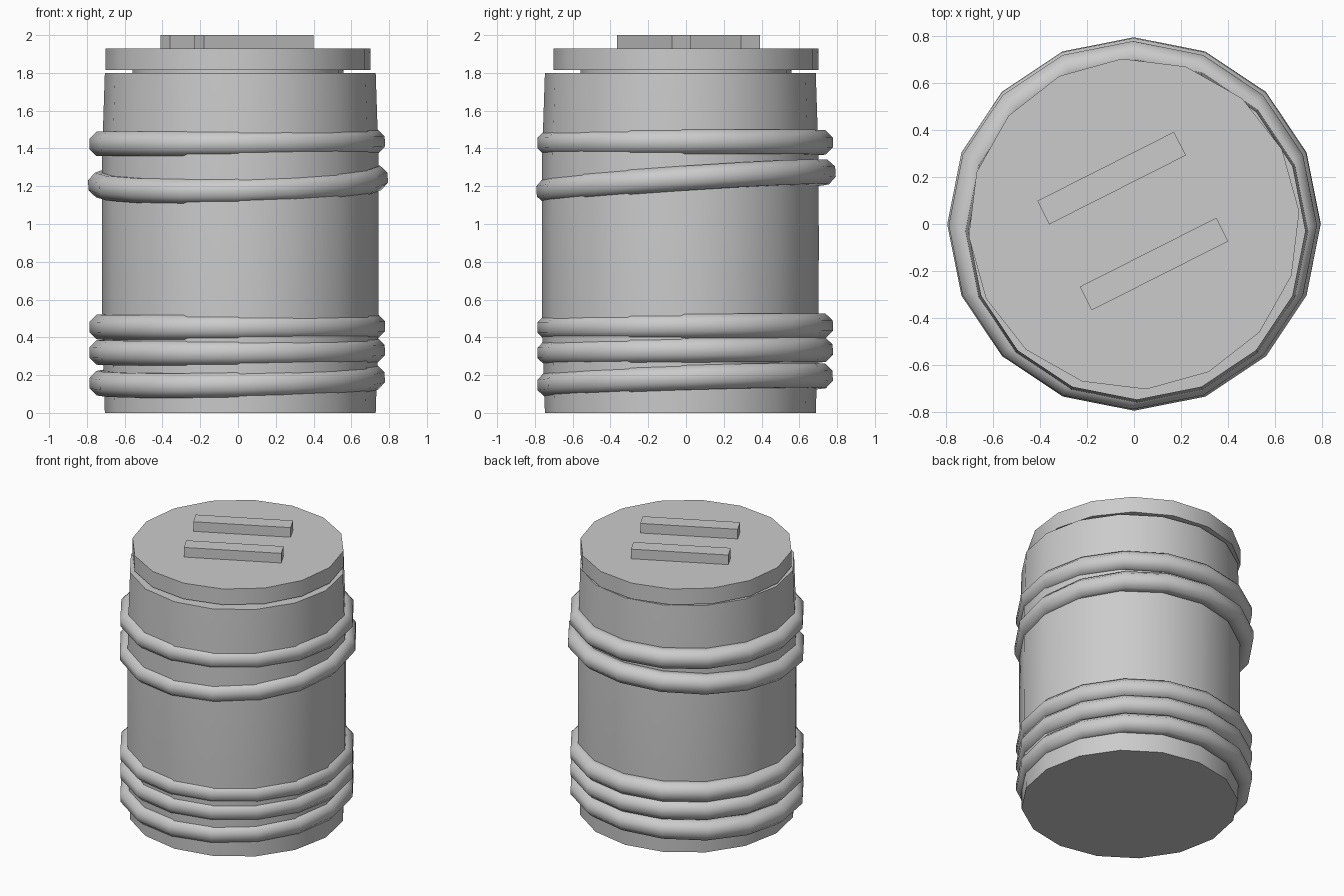
import bpy, bmesh
from math import radians, cos, sin, pi

if "Cube" in bpy.data.objects:
    bpy.data.objects.remove(bpy.data.objects["Cube"])

SIDES = 16


def finish(name, verts, faces, loc=(0, 0, 0), rot=(0, 0, 0), angle=30):
    mesh = bpy.data.meshes.new(name)
    mesh.from_pydata(verts, [], faces)
    bm = bmesh.new()
    bm.from_mesh(mesh)
    bmesh.ops.recalc_face_normals(bm, faces=bm.faces)
    bm.to_mesh(mesh)
    bm.free()
    ob = bpy.data.objects.new(name, mesh)
    ob.location, ob.rotation_euler = loc, rot
    bpy.context.collection.objects.link(ob)
    bpy.ops.object.select_all(action='DESELECT')
    bpy.context.view_layer.objects.active = ob
    ob.select_set(True)
    bpy.ops.object.shade_smooth_by_angle(angle=radians(angle))
    return ob


def spin(name, profile, closed=False, angle=30, **place):
    """Revolve (radius, z) points around z; open profiles get end caps."""
    n, m = SIDES, len(profile)
    verts = [(r * cos(2 * pi * i / n), r * sin(2 * pi * i / n), z)
             for r, z in profile for i in range(n)]
    faces = []
    for j in range(m if closed else m - 1):
        a, b = j * n, (j + 1) % m * n
        faces += [(a + i, a + (i + 1) % n, b + (i + 1) % n, b + i) for i in range(n)]
    if not closed:
        faces += [tuple(range(n)), tuple(range((m - 1) * n, m * n))]
    return finish(name, verts, faces, angle=angle, **place)


# Barrel body, slightly bulged and slightly off centre
spin("barrel_body", [(0.717, 0), (0.732, 0.45), (0.733, 0.9), (0.732, 1.35), (0.717, 1.8)],
     loc=(0.012, -0.03, 0))

# Lid with the narrower plug beneath it
turn = radians(4.3)
spin("lid", [(0.704, 1.815), (0.704, 1.93)], rot=(0, 0, turn))
spin("lid_plug", [(0.56, 1.78), (0.56, 1.82)], rot=(0, 0, turn))

# Ropes: octagonal section, each tilted a little (z, rise along x, rise along y)
ropes = [(0.172, 0.015, 0.024), (0.326, 0.006, 0.008), (0.457, 0.002, 0.004),
         (1.225, 0.018, 0.05), (1.43, 0.006, 0.002)]
for k, (z, tx, ty) in enumerate(ropes):
    major = 0.728 if k == 3 else 0.717
    section = [(major + 0.0704 * cos(pi / 8 + i * pi / 4),
                0.0704 * sin(pi / 8 + i * pi / 4)) for i in range(8)]
    shift = 0 if k == 3 else -0.005
    spin(f"rope_{k + 1}", section, closed=True, angle=50,
         loc=(shift, shift, z), rot=(ty / 0.75, -tx / 0.75, 0))

# Two grip bars on the lid
for k, (x, y) in enumerate([(-0.095, 0.195), (0.085, -0.17)]):
    bpy.ops.mesh.primitive_cube_add(size=1, location=(x, y, 1.96), rotation=(0, 0, radians(26.8)))
    bar = bpy.context.object
    bar.name = f"lid_bar_{k + 1}"
    bar.scale = (0.65, 0.112, 0.08)
